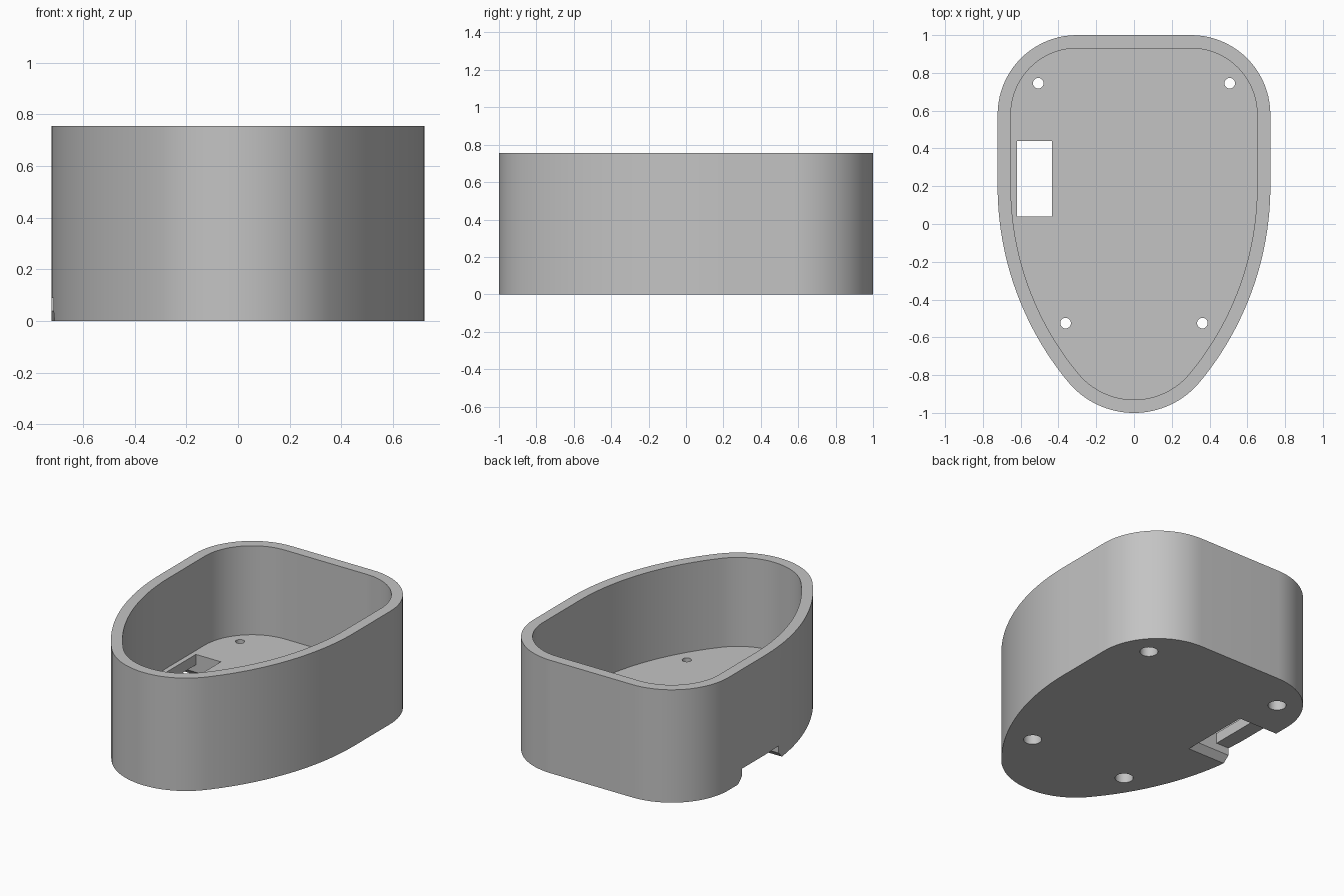
import bpy, bmesh, math

if "Cube" in bpy.data.objects:
    bpy.data.objects.remove(bpy.data.objects["Cube"], do_unlink=True)

HALF_W, HEIGHT, WALL, FLOOR = 0.722, 0.755, 0.07, 0.16
CORNER_R, SIDE_R, SIDE_Y = 0.42, 1.625, 0.2

grey = bpy.data.materials.new("plain_grey")
grey.use_nodes = True
colour = (0.55, 0.55, 0.55, 1)
grey.diffuse_color = colour
grey.node_tree.nodes["Principled BSDF"].inputs["Base Color"].default_value = colour


def arc(cx, cy, r, start, end, steps):
    return [(cx + r * math.cos(start + (end - start) * i / steps),
             cy + r * math.sin(start + (end - start) * i / steps))
            for i in range(steps + 1)]


def outline(inset):
    """Egg-shaped outline of tangent arcs: nose, long sides, back corners."""
    side_x = HALF_W - SIDE_R
    # nose radius that makes the nose touch y = -1 and meet the sides smoothly
    k = 1 + SIDE_Y
    nose_r = (SIDE_R ** 2 - side_x ** 2 - k ** 2) / (2 * (SIDE_R - k))
    nose_y = nose_r - 1
    join = math.atan2(nose_y - SIDE_Y, -side_x)
    half = arc(0, nose_y, nose_r - inset, -math.pi / 2, join, 16)
    half += arc(side_x, SIDE_Y, SIDE_R - inset, join, 0, 24)[1:]
    half += arc(HALF_W - CORNER_R, 1 - CORNER_R, CORNER_R - inset, 0, math.pi / 2, 20)
    return half + [(-x, y) for x, y in reversed(half[1:])]


def prism(name, points, low, high, place=lambda a, b, c: (a, b, c)):
    """Extrude a 2D profile between two levels."""
    bm = bmesh.new()
    face = bm.faces.new([bm.verts.new(place(a, b, low)) for a, b in points])
    top = bmesh.ops.extrude_face_region(bm, geom=[face])["geom"]
    for v in top:
        if isinstance(v, bmesh.types.BMVert):
            a, b = place(0, 0, high), place(0, 0, low)
            v.co += type(v.co)([p - q for p, q in zip(a, b)])
    bmesh.ops.recalc_face_normals(bm, faces=bm.faces)
    mesh = bpy.data.meshes.new(name)
    bm.to_mesh(mesh)
    bm.free()
    mesh.materials.append(grey)
    obj = bpy.data.objects.new(name, mesh)
    bpy.context.collection.objects.link(obj)
    return obj


def carve(target, cutter):
    """Subtract the cutter from the target, then discard it."""
    cutter.hide_render = True
    mod = target.modifiers.new("cut", 'BOOLEAN')
    mod.operation, mod.solver, mod.object = 'DIFFERENCE', 'EXACT', cutter
    bpy.context.view_layer.objects.active = target
    bpy.ops.object.modifier_apply(modifier=mod.name)
    bpy.data.objects.remove(cutter, do_unlink=True)


# Outer body and open cavity
tub = prism("tub", outline(0), 0, HEIGHT)
carve(tub, prism("cavity", outline(WALL), FLOOR, 1))

# Cable channel under the right wall, flared at the bottom
y0, y1, flare, roof = 0.04, 0.44, 0.04, 0.09
channel = [(y0, roof), (y0, flare), (y0 - flare, 0), (y0 - flare, -flare),
           (y1 + flare, -flare), (y1 + flare, 0), (y1, flare), (y1, roof)]
carve(tub, prism("channel", channel, -1, -0.435, lambda a, b, c: (c, a, b)))

# Rectangular opening through the floor into the channel
slot = [(-0.62, y0), (-0.435, y0), (-0.435, y1), (-0.62, y1)]
carve(tub, prism("slot", slot, 0.06, 0.3))

# Screw holes with wider recesses underneath
for x, y in [(0.507, 0.745), (0.362, -0.525)]:
    for side in (-1, 1):
        for radius, low, high in [(0.028, -0.1, 0.3), (0.055, -0.1, 0.08)]:
            ring = arc(side * x, y, radius, 0, 2 * math.pi, 32)[:-1]
            carve(tub, prism("screw_hole", ring, low, high))

# Smooth shading with crisp edges
bpy.ops.object.select_all(action='DESELECT')
tub.select_set(True)
bpy.context.view_layer.objects.active = tub
bpy.ops.object.shade_smooth_by_angle(angle=math.radians(30))
